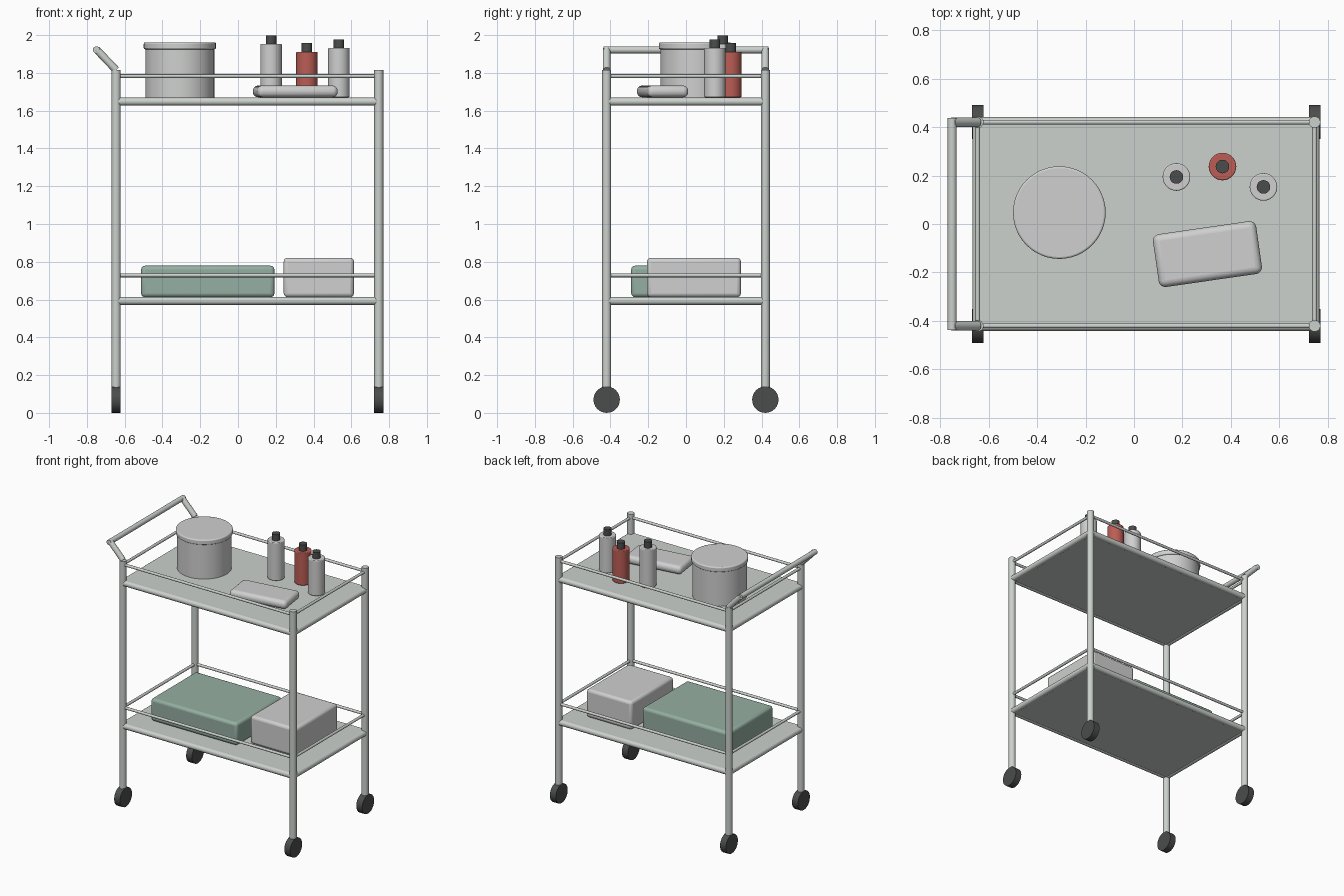
import bpy, math
from mathutils import Vector

cube = bpy.data.objects.get("Cube")
if cube:
    bpy.data.objects.remove(cube, do_unlink=True)


def material(name, rgb):
    m = bpy.data.materials.new(name)
    m.use_nodes = True
    m.diffuse_color = (*rgb, 1)
    m.node_tree.nodes["Principled BSDF"].inputs["Base Color"].default_value = (*rgb, 1)
    return m


METAL = material("pale metal", (0.60, 0.64, 0.61))
WHITE = material("soft white", (0.62, 0.63, 0.62))
GREEN = material("sage green", (0.30, 0.43, 0.36))
RED = material("brick red", (0.50, 0.11, 0.09))
DARK = material("dark rubber", (0.07, 0.075, 0.072))


def finish(obj, name, mat, bevel=0, segments=3):
    obj.name = name
    obj.data.materials.append(mat)
    if bevel:
        mod = obj.modifiers.new("rounding", "BEVEL")
        mod.width, mod.segments = bevel, segments
        mod.limit_method = "ANGLE"
    bpy.ops.object.shade_smooth_by_angle(angle=math.radians(35))
    return obj


def rod(name, a, b, radius, mat, sides=24, bevel=0):
    a, b = Vector(a), Vector(b)
    axis = b - a
    bpy.ops.mesh.primitive_cylinder_add(
        vertices=sides, radius=radius, depth=axis.length, location=(a + b) / 2,
        rotation=axis.to_track_quat("Z", "Y").to_euler())
    return finish(bpy.context.object, name, mat, bevel)


def box(name, centre, size, mat, bevel=0, turn=0, segments=3):
    bpy.ops.mesh.primitive_cube_add(size=1, location=centre)
    obj = bpy.context.object
    obj.scale = size
    bpy.ops.object.transform_apply(location=False, rotation=False, scale=True)
    obj.rotation_euler.z = turn
    return finish(obj, name, mat, bevel, segments)


LEFT, RIGHT, SIDE = -0.645, 0.745, 0.42
POST_TOP = 1.815

# Posts and wheels
for x in (LEFT, RIGHT):
    for y in (-SIDE, SIDE):
        rod("post", (x, y, 0.13), (x, y, POST_TOP), 0.024, METAL)
        rod("wheel", (x - 0.024, y, 0.07), (x + 0.024, y, 0.07), 0.07, DARK)


# Rectangle of four tubes between the posts
def tube_ring(name, z, radius):
    for s in (-SIDE, SIDE):
        rod(name, (LEFT, s, z), (RIGHT, s, z), radius, METAL, 16)
    for x in (LEFT, RIGHT):
        rod(name, (x, -SIDE, z), (x, SIDE, z), radius, METAL, 16)


# Shelves with edge tubes and guard rails
for level, top in (("lower", 0.614), ("upper", 1.669)):
    box(level + "_shelf", ((LEFT + RIGHT) / 2, 0, top - 0.019),
        (RIGHT - LEFT, 2 * SIDE, 0.036), METAL)
    tube_ring(level + "_shelf_edge", top - 0.021, 0.021)
    tube_ring(level + "_guard_rail", top + 0.114, 0.01)

# Push handle
for y in (-SIDE, SIDE):
    rod("handle_arm", (LEFT, y, POST_TOP), (-0.75, y, 1.925), 0.02, METAL)
rod("handle_bar", (-0.75, -0.437, 1.922), (-0.75, 0.437, 1.922), 0.0185, METAL)

# Lidded pot
px, py = -0.308, 0.047
rod("pot", (px, py, 1.671), (px, py, 1.93), 0.183, WHITE, 48)
rod("pot_lid", (px, py, 1.925), (px, py, 1.962), 0.191, WHITE, 48, 0.008)

# Bottles with caps
for x, y, top, mat in ((0.175, 0.194, 1.953, WHITE),
                       (0.365, 0.237, 1.911, RED),
                       (0.534, 0.153, 1.932, WHITE)):
    rod("bottle", (x, y, 1.671), (x, y, top), 0.057, mat, 28, 0.005)
    rod("bottle_cap", (x, y, top - 0.005), (x, y, top + 0.046), 0.028, DARK, 20)

# Folded cloth and storage boxes
box("folded_cloth", (0.303, -0.124, 1.702), (0.43, 0.22, 0.062), WHITE, 0.028,
    math.radians(8.2), 5)
box("green_box", (-0.16, -0.025, 0.696), (0.706, 0.53, 0.166), GREEN, 0.02)
box("white_box", (0.428, 0.042, 0.717), (0.372, 0.497, 0.208), WHITE, 0.02)
